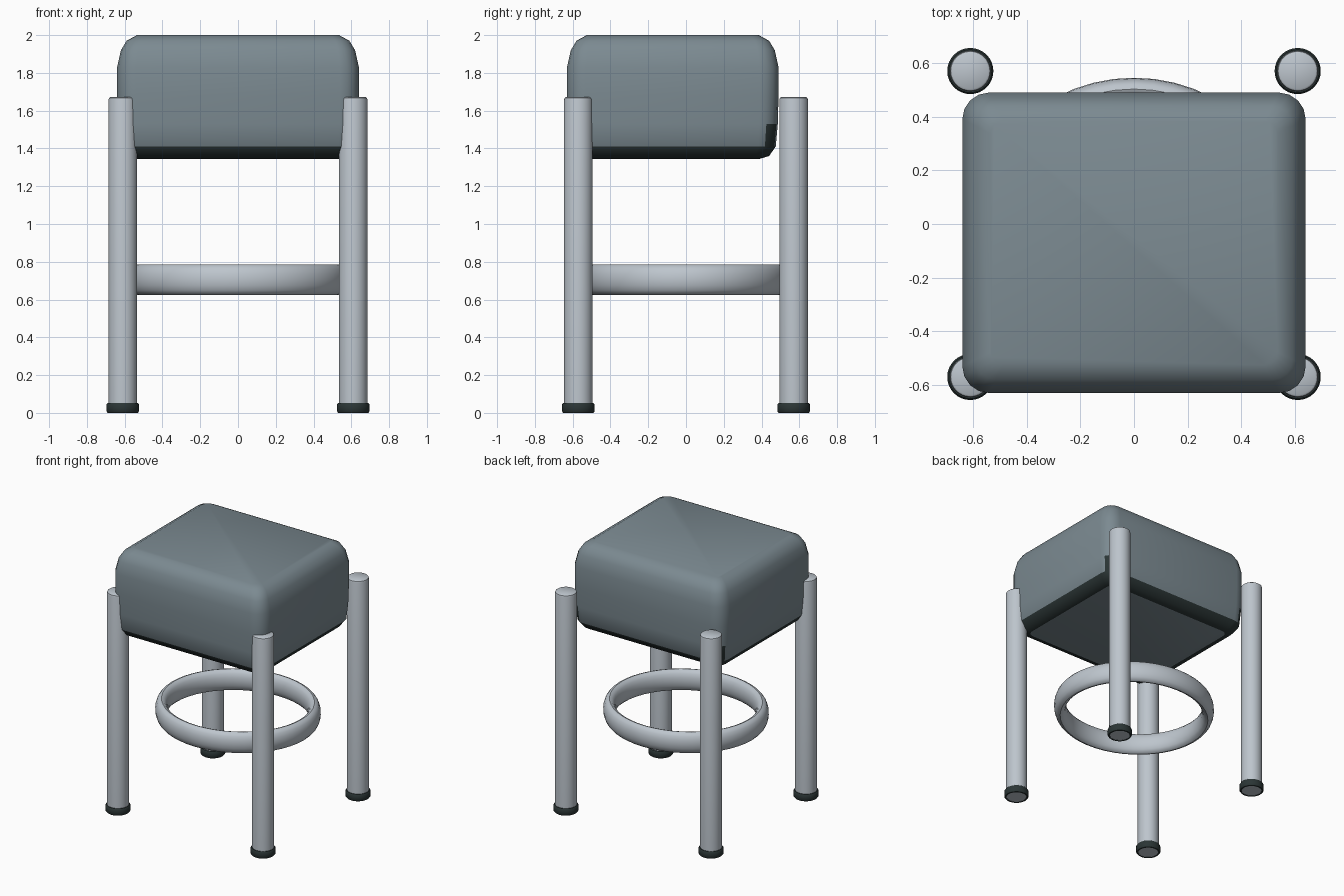
import bpy, bmesh
from math import sin, cos, pi, radians

cube = bpy.data.objects.get("Cube")
if cube:
    bpy.data.objects.remove(cube, do_unlink=True)


def material(name, rgb):
    m = bpy.data.materials.new(name)
    m.use_nodes = True
    m.diffuse_color = (*rgb, 1)
    m.node_tree.nodes["Principled BSDF"].inputs["Base Color"].default_value = (*rgb, 1)
    return m


FABRIC = material("slate fabric", (0.20, 0.255, 0.285))
METAL = material("pale metal", (0.51, 0.56, 0.61))
RUBBER = material("dark rubber", (0.024, 0.036, 0.036))


def finish(name, bm, mats, angle=40):
    bmesh.ops.recalc_face_normals(bm, faces=bm.faces)
    mesh = bpy.data.meshes.new(name)
    bm.to_mesh(mesh)
    bm.free()
    ob = bpy.data.objects.new(name, mesh)
    bpy.context.collection.objects.link(ob)
    for m in mats:
        mesh.materials.append(m)
    bpy.ops.object.select_all(action="DESELECT")
    ob.select_set(True)
    bpy.context.view_layer.objects.active = ob
    bpy.ops.object.shade_smooth_by_angle(angle=radians(angle))
    return ob


def skin(bm, loops, closed=False):
    """Bridge equal-sized vertex loops with quads; returns {(row, column): face}."""
    n, faces = len(loops[0]), {}
    for r in range(len(loops) - (0 if closed else 1)):
        a, b = loops[r], loops[(r + 1) % len(loops)]
        for c in range(n):
            d = (c + 1) % n
            faces[r, c] = bm.faces.new((a[c], a[d], b[d], b[c]))
    return faces


def turned(name, profile, x, y, mat, closed=False, sides=32):
    """Lathe a (radius, height) profile around a vertical axis at x, y."""
    bm = bmesh.new()
    loops = [[bm.verts.new((x + r * cos(2 * pi * i / sides), y + r * sin(2 * pi * i / sides), z))
              for i in range(sides)] for r, z in profile]
    skin(bm, loops, closed)
    if not closed:
        bm.faces.new(loops[0])
        bm.faces.new(loops[-1])
    return finish(name, bm, [mat])


# Cushion: stacked rounded rectangles, each inset from the widest outline
HALF_X, HALF_Y, CENTRE_Y, RADIUS, STEPS = 0.64, 0.56, -0.07, 0.10, 4
PROFILE = [(1.345, 0.10), (1.36, 0.05), (1.41, 0.015), (1.53, 0.004), (1.68, 0),
           (1.83, 0), (1.92, 0.02), (1.97, 0.05), (2.0, 0.105)]
bm = bmesh.new()
loops = []
for z, inset in PROFILE:
    loop = []
    r = max(RADIUS - inset * 0.5, 0.04)
    for k, (sx, sy) in enumerate([(1, 1), (-1, 1), (-1, -1), (1, -1)]):
        for s in range(STEPS + 1):
            a = (k + s / STEPS) * pi / 2
            loop.append(bm.verts.new((sx * (HALF_X - inset - r) + r * cos(a),
                                      CENTRE_Y + sy * (HALF_Y - inset - r) + r * sin(a), z)))
    loops.append(loop)
faces = skin(bm, loops)
bm.faces.new(loops[0])
bm.faces.new(loops[-1])
# Dark trim around the lower edge, rising at the corners
for (row, col), face in faces.items():
    if row < 2 or (row == 2 and col % (STEPS + 1) in (1, 2)):
        face.material_index = 1
finish("seat_cushion", bm, [FABRIC, RUBBER], 50)

# Legs with rubber collars at the floor
for front, sy in (("front", -1), ("back", 1)):
    for side, sx in (("right", -1), ("left", 1)):
        x, y = sx * 0.61, sy * 0.57
        turned(f"{front}_{side}_leg",
               [(0.075, 0.002), (0.076, 1.655), (0.073, 1.667), (0.066, 1.672)], x, y, METAL)
        turned(f"{front}_{side}_foot",
               [(0.07, 0), (0.08, 0), (0.086, 0.008), (0.086, 0.045), (0.08, 0.053), (0.07, 0.053)],
               x, y, RUBBER, closed=True)

# Foot ring: a tall oval tube, slightly wider than deep
tube = [(0.503 + 0.042 * cos(2 * pi * i / 16), 0.705 + 0.08 * sin(2 * pi * i / 16)) for i in range(16)]
ring = turned("foot_ring", tube, 0, 0, METAL, closed=True, sides=48)
ring.scale.x = 1.07
